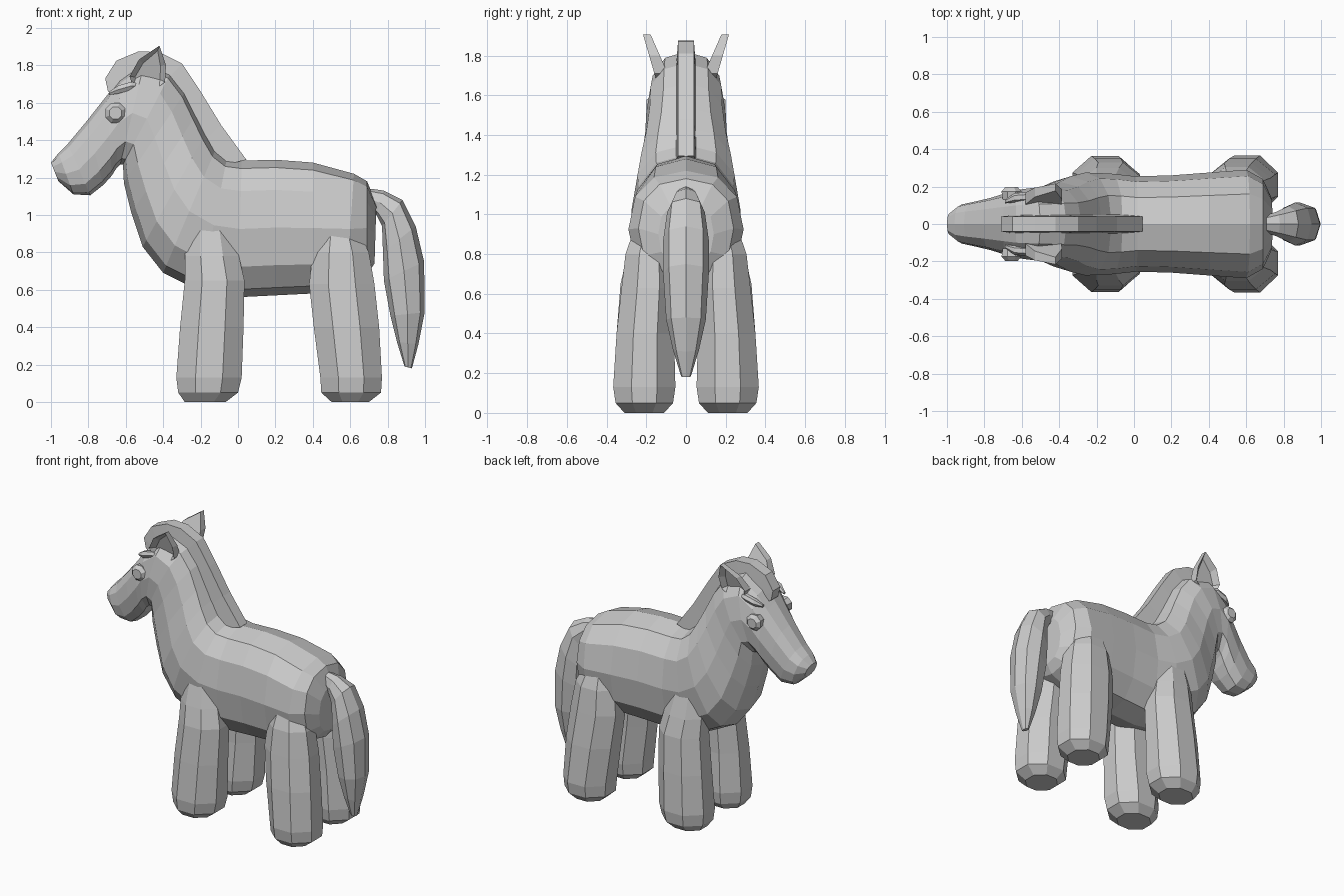
import bpy, bmesh
from math import sin, cos, pi
from mathutils import Vector

cube = bpy.data.objects.get("Cube")
if cube:
    bpy.data.objects.remove(cube)

grey = bpy.data.materials.new("light grey")
grey.use_nodes = True
grey.diffuse_color = (0.6, 0.6, 0.6, 1)
grey.node_tree.nodes["Principled BSDF"].inputs["Base Color"].default_value = (0.6, 0.6, 0.6, 1)


def finish(name, bm):
    bmesh.ops.recalc_face_normals(bm, faces=bm.faces)
    mesh = bpy.data.meshes.new(name)
    bm.to_mesh(mesh)
    bm.free()
    mesh.materials.append(grey)
    obj = bpy.data.objects.new(name, mesh)
    bpy.context.collection.objects.link(obj)
    return obj


def loft(name, rings):
    """Skin closed rings of points and cap both ends."""
    bm = bmesh.new()
    loops = [[bm.verts.new(p) for p in ring] for ring in rings]
    n = len(loops[0])
    for a, b in zip(loops, loops[1:]):
        for i in range(n):
            j = (i + 1) % n
            bm.faces.new((a[i], a[j], b[j], b[i]))
    bm.faces.new(loops[0])
    bm.faces.new(loops[-1])
    return finish(name, bm)


def soft(v, power):
    return abs(v) ** power * (1 if v > 0 else -1)


def section(top, bottom, width, sides, power=0.85, low=0.0):
    """Ring between two points of the side outline, bulging sideways."""
    t, b = Vector((top[0], 0, top[1])), Vector((bottom[0], 0, bottom[1]))
    mid, half = (t + b) / 2, (t - b) / 2
    ring = []
    for i in range(sides):
        a = 2 * pi * i / sides
        p = mid + half * (soft(cos(a), power) - low * sin(a) ** 2)
        p.y = width * soft(sin(a), power)
        ring.append(p)
    return ring


def mirrored(name, build):
    for side, label in ((1, "left"), (-1, "right")):
        build(label + "_" + name, side)


# Torso, neck and head in one skin: top point, bottom point, half width
BODY = [
    ((.74, 1.06), (.73, .74), .14), ((.69, 1.18), (.69, .68), .24),
    ((.62, 1.22), (.58, .63), .29), ((.4, 1.28), (.4, .58), .275),
    ((.2, 1.295), (.2, .57), .26), ((.02, 1.29), (0, .56), .255),
    ((-.06, 1.3), (-.2, .59), .27), ((-.12, 1.35), (-.4, .69), .275),
    ((-.17, 1.44), (-.51, .83), .255), ((-.22, 1.54), (-.57, 1.01), .225),
    ((-.28, 1.66), (-.61, 1.17), .205), ((-.36, 1.76), (-.615, 1.27), .2),
    ((-.5, 1.82), (-.63, 1.27), .19), ((-.63, 1.73), (-.65, 1.25), .18),
    ((-.7, 1.64), (-.675, 1.21), .165), ((-.81, 1.5), (-.72, 1.16), .14),
    ((-.91, 1.38), (-.79, 1.105), .12), ((-.96, 1.33), (-.88, 1.11), .105),
    ((-1, 1.28), (-.96, 1.18), .06),
]
loft("body", [section(t, b, w, 12) for t, b, w in BODY])

# Tail: outer point, inner point, half width
TAIL = [
    ((.71, 1.14), (.69, 1.03), .045), ((.78, 1.13), (.74, 1.0), .065),
    ((.88, 1.08), (.77, .94), .095), ((.95, .94), (.775, .8), .115),
    ((.995, .75), (.78, .65), .115), ((.998, .48), (.815, .46), .1),
    ((.965, .31), (.85, .32), .065), ((.93, .18), (.89, .19), .025),
]
loft("tail", [section(o, i, w, 8) for o, i, w in TAIL])

# Mane: a square strip along the crest, outer point then buried point
MANE = [
    ((.045, 1.295), (-.06, 1.27)), ((-.09, 1.48), (-.18, 1.4)),
    ((-.2, 1.66), (-.28, 1.58)), ((-.3, 1.81), (-.38, 1.72)),
    ((-.42, 1.87), (-.46, 1.74)), ((-.53, 1.875), (-.53, 1.74)),
    ((-.65, 1.825), (-.58, 1.7)), ((-.71, 1.73), (-.62, 1.67)),
    ((-.695, 1.66), (-.65, 1.64)),
]
loft("mane", [[(o[0], .04, o[1]), (o[0], -.04, o[1]), (i[0], -.05, i[1]), (i[0], .05, i[1])]
              for o, i in MANE])

# Legs: centre x, centre y, height, x radius, y radius
FRONT_LEG = [
    (-.175, .21, 0, .11, .1), (-.16, .21, .05, .16, .145), (-.155, .21, .13, .175, .155),
    (-.14, .21, .4, .17, .14), (-.125, .2, .65, .16, .13),
    (-.14, .19, .78, .145, .11), (-.15, .18, .93, .12, .08),
]
BACK_LEG = [
    (.6, .21, 0, .1, .1), (.605, .21, .05, .16, .145), (.605, .21, .13, .165, .157),
    (.58, .205, .4, .175, .145), (.555, .19, .63, .175, .135),
    (.55, .185, .8, .15, .12), (.54, .17, .93, .1, .09),
]


def leg_builder(rows):
    def build(name, side):
        loft(name, [[(x + rx * cos(a), side * (y + ry * sin(a)), z)
                     for a in [pi / 4 * (k + .5) for k in range(8)]]
                    for x, y, z, rx, ry in
                    [(r[0], r[1], r[2], r[3] * 1.08, r[4] * 1.08) for r in rows]])
    return build


mirrored("front_leg", leg_builder(FRONT_LEG))
mirrored("back_leg", leg_builder(BACK_LEG))

# Ears: leaf outline, thickened, with a hollow on the outer side
EAR = [(-.55, 1.66), (-.58, 1.74), (-.53, 1.83), (-.42, 1.905),
       (-.385, 1.8), (-.39, 1.71), (-.47, 1.65)]


def ear(name, side):
    bm = bmesh.new()
    inner, outer = [
        [bm.verts.new((x, side * (y + (z - 1.66) * slope), z)) for x, z in EAR]
        for y, slope in ((.07, .44), (.145, .29))]
    bm.faces.new(inner)
    front = bm.faces.new(outer)
    for i in range(len(EAR)):
        j = (i + 1) % len(EAR)
        bm.faces.new((inner[i], inner[j], outer[j], outer[i]))
    bmesh.ops.recalc_face_normals(bm, faces=bm.faces)
    bmesh.ops.inset_region(bm, faces=[front], thickness=.03)
    for v in front.verts:
        v.co.y -= side * .035
    finish(name, bm)


mirrored("ear", ear)


# Eyes: shallow domed octagons
def eye(name, side):
    loft(name, [[(-.655 + r * cos(a), side * y, 1.545 + r * sin(a))
                 for a in [pi / 4 * (k + .5) for k in range(8)]]
                for y, r in ((.13, .05), (.175, .058), (.198, .035))])


mirrored("eye", eye)


# Brow ridges above the eyes
def brow(name, side):
    rows = ((-.69, .12, 1.65, .01), (-.64, .14, 1.67, .025), (-.57, .145, 1.69, .025), (-.52, .14, 1.69, .01))
    loft(name, [[(x, side * (y + r * cos(a)), z + r * sin(a))
                 for a in [pi / 3 * k for k in range(6)]] for x, y, z, r in rows])


mirrored("brow", brow)
